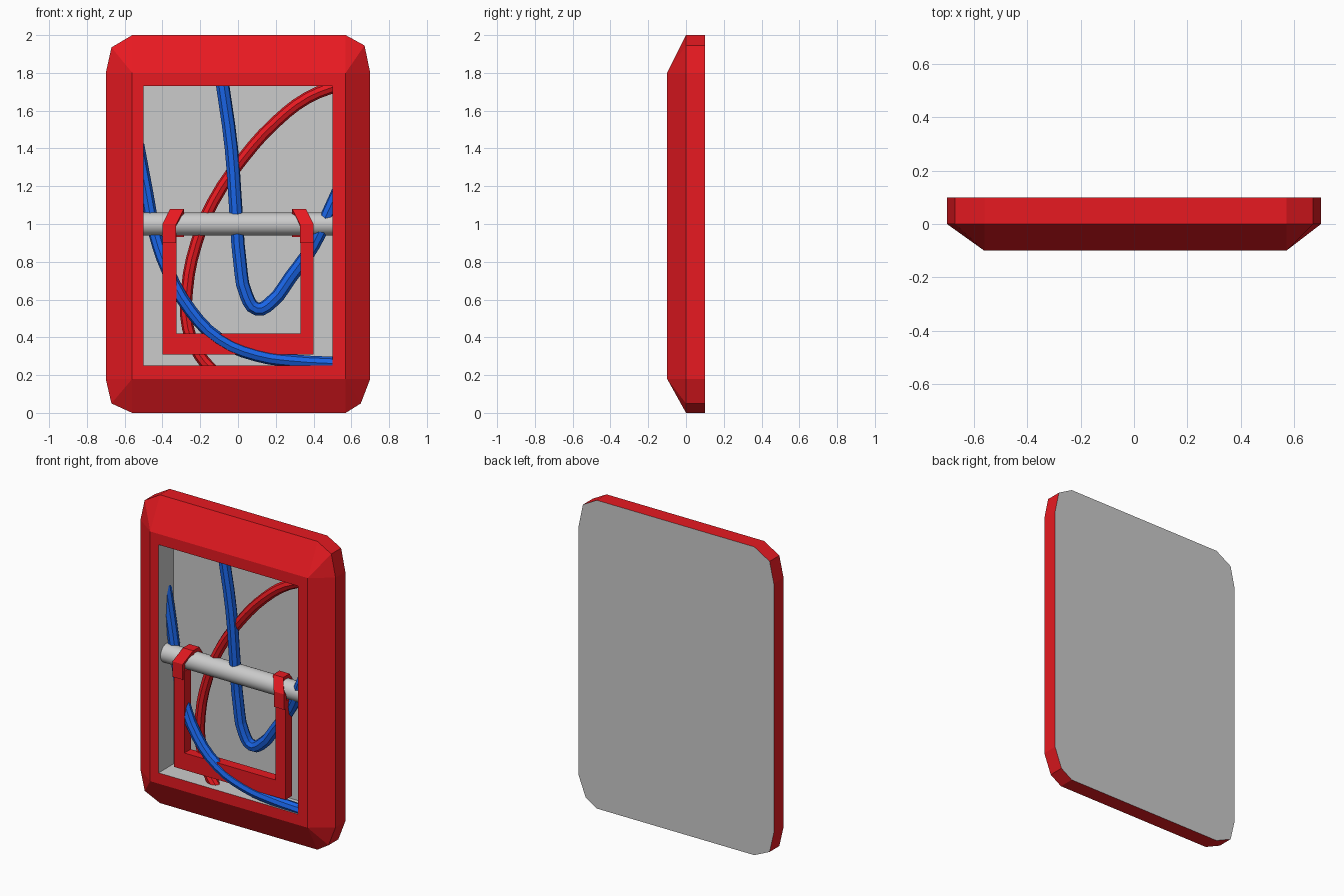
import bpy, math

if "Cube" in bpy.data.objects:
    bpy.data.objects.remove(bpy.data.objects["Cube"])

def material(name, color):
    m = bpy.data.materials.new(name)
    m.diffuse_color = (*color, 1)
    m.use_nodes = True
    m.node_tree.nodes["Principled BSDF"].inputs["Base Color"].default_value = m.diffuse_color
    return m

RED = material("red", (0.8, 0.01, 0.015))
BLUE = material("blue", (0.01, 0.13, 0.8))

def mesh(name, verts, faces, mat=None):
    me = bpy.data.meshes.new(name)
    me.from_pydata(verts, [], faces)
    ob = bpy.data.objects.new(name, me)
    bpy.context.collection.objects.link(ob)
    if mat:
        me.materials.append(mat)
    return ob

def loop(points, y):
    return [(x, y, z) for x, z in points]

def box(name, x0, x1, y0, y1, z0, z1, mat):
    bpy.ops.mesh.primitive_cube_add(size=1, location=((x0+x1)/2, (y0+y1)/2, (z0+z1)/2))
    ob = bpy.context.object
    ob.name = name
    ob.scale = (x1-x0, y1-y0, z1-z0)
    ob.data.materials.append(mat)

# Counter-clockwise outlines seen from the front: three points per outer corner
outline = [(-.7, .18), (-.67, .05), (-.56, 0), (.57, 0), (.65, .05), (.7, .18),
           (.7, 1.8), (.67, 1.945), (.57, 2), (-.56, 2), (-.67, 1.935), (-.7, 1.8)]
rim = [(-.56, .18), (.57, .18), (.57, 1.8), (-.56, 1.8)]
opening = [(-.5, .25), (.5, .25), (.5, 1.73), (-.5, 1.73)]
RECESS = 0.055

# Red casing: side wall, chamfer and front border
verts = loop(outline, .1) + loop(outline, 0) + loop(rim, -.1) + loop(opening, -.1)
faces = [(i, (i+1) % 12, 12+(i+1) % 12, 12+i) for i in range(12)]
for c in range(4):
    n = (c+1) % 4
    a = 12 + 3*c
    faces += [(a, a+1, 24+c), (a+1, a+2, 24+c)]
    faces += [(a+2, 12+(3*c+3) % 12, 24+n, 24+c), (24+c, 24+n, 28+n, 28+c)]
mesh("casing", verts, faces, RED)

# Grey recess lining and back panel
verts = loop(opening, -.1) + loop(opening, RECESS)
faces = [(i, (i+1) % 4, 4+(i+1) % 4, 4+i) for i in range(4)] + [(4, 5, 6, 7)]
mesh("recess", verts, faces)
mesh("back_panel", loop(outline, .1), [tuple(reversed(range(12)))])

# Crossbar
bpy.ops.mesh.primitive_cylinder_add(vertices=32, radius=.06, depth=1.0,
                                    location=(0, -.02, 1), rotation=(0, math.pi/2, 0))
bpy.context.object.name = "crossbar"
bpy.ops.object.shade_smooth_by_angle()

# Hanging handle: bottom bar and two legs
box("handle_bottom", -.4, .4, -.085, -.02, .31, .42, RED)
box("handle_leg_left", -.4, -.325, -.085, -.02, .42, .95, RED)
box("handle_leg_right", .33, .4, -.085, -.02, .42, .95, RED)

# Straps that hook the legs over the crossbar (outer y,z / inner y,z / inward shift)
strap = [(-.1, .9, -.075, .9, 0), (-.1, 1, -.075, .99, 0), (-.05, 1.08, -.045, 1.045, .04),
         (.015, 1.08, .005, 1.045, .04), (.053, 1.02, .035, 1.0, .04), (.053, .93, .035, .93, .04)]
for name, side in (("strap_left", -1), ("strap_right", 1)):
    verts = []
    for oy, oz, iy, iz, s in strap:
        a, b = side*(.4 - s), side*(.327 - s)
        verts += [(a, oy, oz), (b, oy, oz), (b, iy, iz), (a, iy, iz)]
    faces = [(4*k+j, 4*k+(j+1) % 4, 4*k+4+(j+1) % 4, 4*k+4+j)
             for k in range(len(strap)-1) for j in range(4)]
    last = len(verts)
    faces += [(3, 2, 1, 0), tuple(range(last-4, last))]
    if side < 0:
        faces = [f[::-1] for f in faces]
    mesh(name, verts, [f[::-1] for f in faces], RED)

# Loose cables, ends buried in the casing
def cable(name, points, radius, mat):
    cu = bpy.data.curves.new(name, 'CURVE')
    cu.dimensions = '3D'
    cu.bevel_depth = radius
    cu.bevel_resolution = 2
    cu.resolution_u = 3
    sp = cu.splines.new('BEZIER')
    sp.bezier_points.add(len(points)-1)
    for bp, p in zip(sp.bezier_points, points):
        bp.co = p
        bp.handle_left_type = bp.handle_right_type = 'AUTO'
    sp.use_smooth = False
    cu.materials.append(mat)
    ob = bpy.data.objects.new(name, cu)
    bpy.context.collection.objects.link(ob)

cable("blue_cable_low", [(-.53, 1.42, .015), (-.485, 1.18, .01), (-.44, .95, 0), (-.37, .75, -.035),
      (-.25, .54, -.062), (-.1, .39, -.065), (.1, .305, -.065), (.3, .275, -.065),
      (.53, .262, -.065)] and
      [(-.53, .015, 1.42), (-.485, .01, 1.18), (-.44, 0, .95), (-.37, -.035, .75),
       (-.25, -.062, .54), (-.1, -.065, .39), (.1, -.065, .305), (.3, -.065, .275),
       (.53, -.065, .262)], .034, BLUE)
cable("blue_cable_middle", [(-.085, -.03, 1.76), (-.035, -.02, 1.4), (-.01, -.015, 1.05),
      (.01, -.01, .8), (.045, -.005, .62), (.1, 0, .55), (.17, 0, .58), (.28, -.005, .72),
      (.4, -.02, .89), (.48, -.04, 1.06), (.53, -.05, 1.17)], .036, BLUE)
cable("red_cable", [(.53, -.02, 1.735), (.37, -.015, 1.67), (.2, -.01, 1.54), (.02, 0, 1.34),
      (-.13, .005, 1.12), (-.22, .005, .9), (-.27, 0, .65), (-.265, 0, .45),
      (-.2, -.02, .3), (-.13, -.03, .22)], .032, RED)
